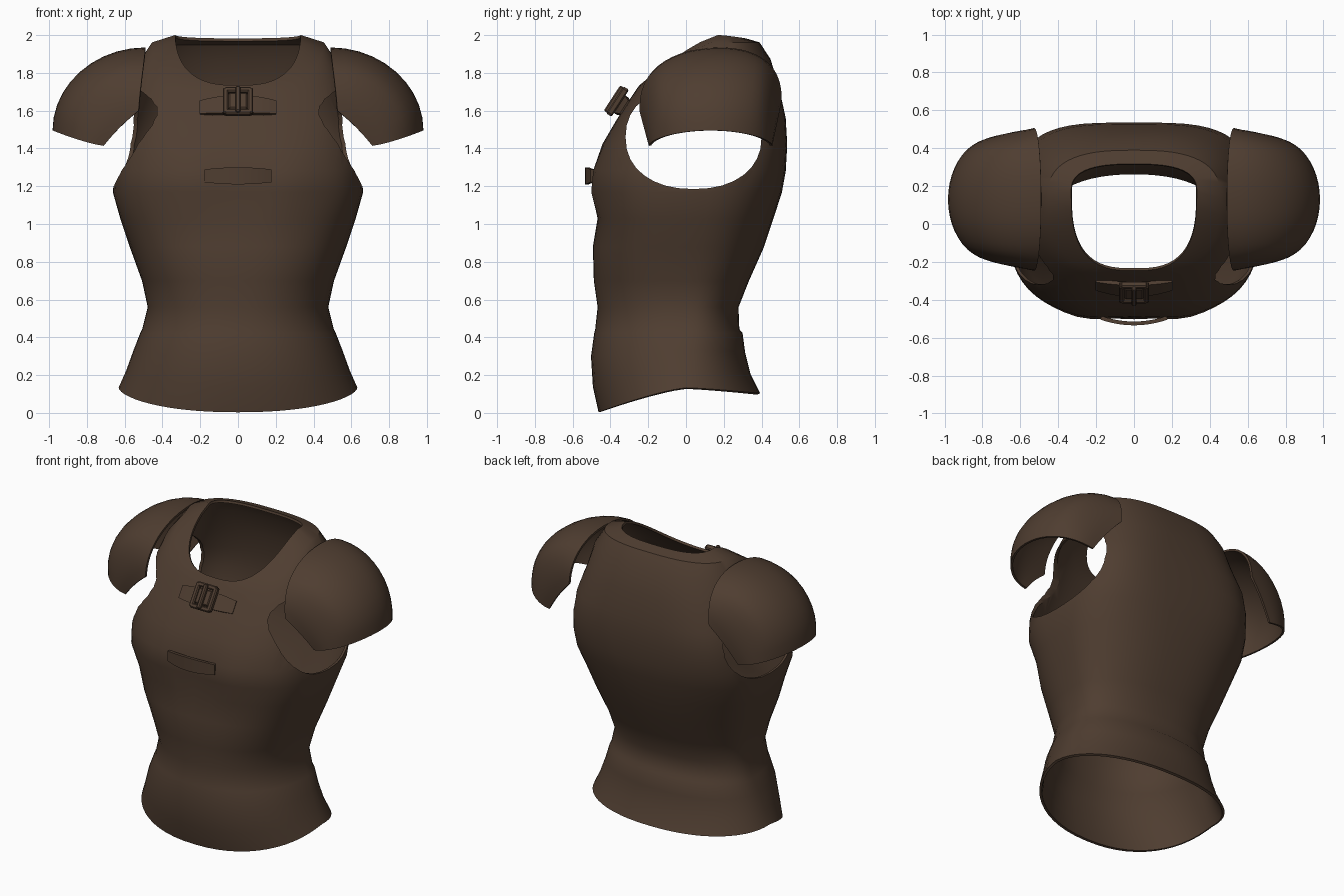
import bpy, bmesh, math
from mathutils import Vector, Matrix

if "Cube" in bpy.data.objects:
    bpy.data.objects.remove(bpy.data.objects["Cube"])

leather = bpy.data.materials.new("brown_leather")
leather.diffuse_color = (0.078, 0.047, 0.030, 1)
leather.use_nodes = True
leather.node_tree.nodes["Principled BSDF"].inputs["Base Color"].default_value = leather.diffuse_color


def make(name, grid, closed=False, thick=0.0):
    """Skin a grid of points (rows of equal length), optionally closed around and thickened."""
    bm = bmesh.new()
    rows = [[bm.verts.new(p) for p in row] for row in grid]
    n = len(rows[0])
    for a, b in zip(rows, rows[1:]):
        for i in range(n if closed else n - 1):
            j = (i + 1) % n
            bm.faces.new((a[i], a[j], b[j], b[i]))
    bmesh.ops.recalc_face_normals(bm, faces=bm.faces)
    return finish(name, bm, thick)


def finish(name, bm, thick=0.0):
    me = bpy.data.meshes.new(name)
    bm.to_mesh(me)
    bm.free()
    me.materials.append(leather)
    ob = bpy.data.objects.new(name, me)
    bpy.context.collection.objects.link(ob)
    if thick:
        s = ob.modifiers.new("thickness", 'SOLIDIFY')
        s.thickness, s.offset = thick, 0
    return ob


def apply_smooth(ob, angle=40):
    bpy.ops.object.select_all(action='DESELECT')
    bpy.context.view_layer.objects.active = ob
    ob.select_set(True)
    for m in list(ob.modifiers):
        bpy.ops.object.modifier_apply(modifier=m.name)
    bpy.ops.object.shade_smooth_by_angle(angle=math.radians(angle))


def spow(v, p):
    return math.copysign(abs(v) ** p, v)


# Level rings of the waist and chest: height, half width, y front, y back
BODY = [
    (.42, .51, -.478, .292), (.44, .50, -.473, .275), (.56, .47, -.46, .27),
    (.70, .50, -.48, .325), (.88, .565, -.485, .405), (1.03, .615, -.46, .455),
    (1.17, .655, -.485, .50), (1.28, .65, -.48, .52), (1.42, .63, -.435, .528),
]
# Sloping rings of the hem and shoulders: z front/side/back, half width, y front/side/back
HEM = [
    (.005, .13, .10, .625, -.455, 0, .385),
    (.14, .22, .20, .585, -.485, 0, .335),
    (.30, .33, .32, .545, -.495, 0, .305),
]
SHOULDERS = [
    (1.54, 1.55, 1.56, .61, -.365, .03, .52),
    (1.62, 1.69, 1.72, .565, -.315, .04, .485),
    (1.68, 1.85, 1.87, .52, -.275, .09, .44),
    (1.71, 1.955, 1.955, .45, -.255, .14, .385),
    (1.73, 1.993, 1.975, .33, -.24, .17, .315),
]
RINGS = HEM + [(z, z, z, w, f, .02, b) for z, w, f, b in BODY] + SHOULDERS


def torso_ring(r, n=56):
    zf, zs, zb, hw, yf, y0, yb = r
    # the section gets squarer upwards, most of all across the shoulder blades
    rise = min(1, max(0, (zs - .5) / .7))
    front_round = 2.2 + .65 * rise
    back_round = 2.2 + .5 * rise + .9 * math.exp(-((zs - 1.45) / .22) ** 2)
    pts = []
    for i in range(n):
        a = 2 * math.pi * i / n
        e = back_round if i < n / 2 else front_round
        x = hw * spow(math.cos(a), 2 / e)
        s = spow(math.sin(a), 2 / e)
        f = abs(s) ** 1.3
        y = y0 + s * ((yb - y0) if s > 0 else (y0 - yf))
        z = zs + ((zb if s > 0 else zf) - zs) * f
        if s < 0:  # gentle chest fullness on each side
            y -= 0.02 * math.exp(-((abs(x) - .26) / .14) ** 2 - ((z - 1.2) / .12) ** 2)
        pts.append((x, y, z))
    return pts


torso = make("torso", [torso_ring(r) for r in RINGS], closed=True, thick=0.016)

# Armhole cutters, one per side
for side in (-1, 1):
    grid = []
    for x in (.36, 1.0):
        ring = []
        for i in range(32):
            a = 2 * math.pi * i / 32
            ring.append((side * x, .04 + .36 * spow(math.cos(a), .9),
                         1.46 + .275 * spow(math.sin(a), .9)))
        grid.append(ring)
    cutter = make("armhole_cutter", grid, closed=True)
    bm = bmesh.new()
    bm.from_mesh(cutter.data)
    bmesh.ops.holes_fill(bm, edges=bm.edges, sides=0)
    bmesh.ops.recalc_face_normals(bm, faces=bm.faces)
    bm.to_mesh(cutter.data)
    bm.free()
    cutter.hide_render = True
    b = torso.modifiers.new("armhole", 'BOOLEAN')
    b.operation, b.solver, b.object = 'DIFFERENCE', 'EXACT', cutter
    apply_smooth(torso)
    bpy.data.objects.remove(cutter)

# Domed shoulder caps: sweep from an arch at the shoulder to a flared outer rim
for side, label in ((-1, "left"), (1, "right")):
    grid = []
    for v in range(11):
        w = v / 10
        ph = w * math.pi / 2
        row = []
        for u in range(25):
            t = u / 24 * math.pi
            su, cu = max(math.sin(t), 0), math.cos(t)
            k = min(1, .15 + 1.3 * su)  # straight at the front and back edges, domed on top
            s = w + (math.sin(ph) - w) * k
            c = (1 - w) + (math.cos(ph) - 1 + w) * k
            ay = .13 - .37 * spow(cu, .9)
            A = Vector((.525 - .035 * su, ay, 1.62 + .30 * su ** .8 + .07 * (ay - .05)))
            R = Vector((.71 + .265 * su ** .9, .13 - .32 * cu, 1.415 + .08 * su ** 1.2))
            row.append((side * (A.x + (R.x - A.x) * s), A.y + (R.y - A.y) * (1 - c),
                        R.z + (A.z - R.z) * c))
        grid.append(row)
    apply_smooth(make(label + "_shoulder_cap", grid, thick=0.014), 50)


def strap(name, half, height, centre, bow, tilt, thick):
    """Bowed band lying across the chest."""
    grid = []
    for k in (-.5, .5):
        grid.append([(half * t, bow * t * t, k * height * (1 - .25 * t * t))
                     for t in [i / 6 - 1 for i in range(13)]])
    ob = make(name, grid, thick=thick)
    ob.data.transform(Matrix.Translation(centre) @ Matrix.Rotation(tilt, 4, 'X'))
    apply_smooth(ob)


def block(bm, size, loc):
    m = Matrix.Translation(loc) @ Matrix.Diagonal((*size, 1))
    bmesh.ops.create_cube(bm, size=1, matrix=m)


# Chest straps
TILT = math.radians(-33)
strap("upper_strap", .20, .11, (0, -.345, 1.63), .03, TILT, .022)
strap("lower_strap", .175, .09, (0, -.525, 1.255), .03, 0, .02)

# Buckle: frame bars, prong and keeper
bm = bmesh.new()
for sx in (-1, 1):
    block(bm, (.03, .035, .16), (.065 * sx, -.015, 0))
    block(bm, (.14, .035, .03), (0, -.015, .07 * sx))
block(bm, (.028, .03, .16), (0, -.035, 0))
block(bm, (.10, .045, .10), (0, -.005, 0))
bmesh.ops.bevel(bm, geom=bm.edges[:], offset=.007, segments=1, affect='EDGES')
buckle = finish("buckle", bm)
buckle.data.transform(Matrix.Translation((0, -.35, 1.64)) @ Matrix.Rotation(TILT, 4, 'X'))
apply_smooth(buckle, 30)
